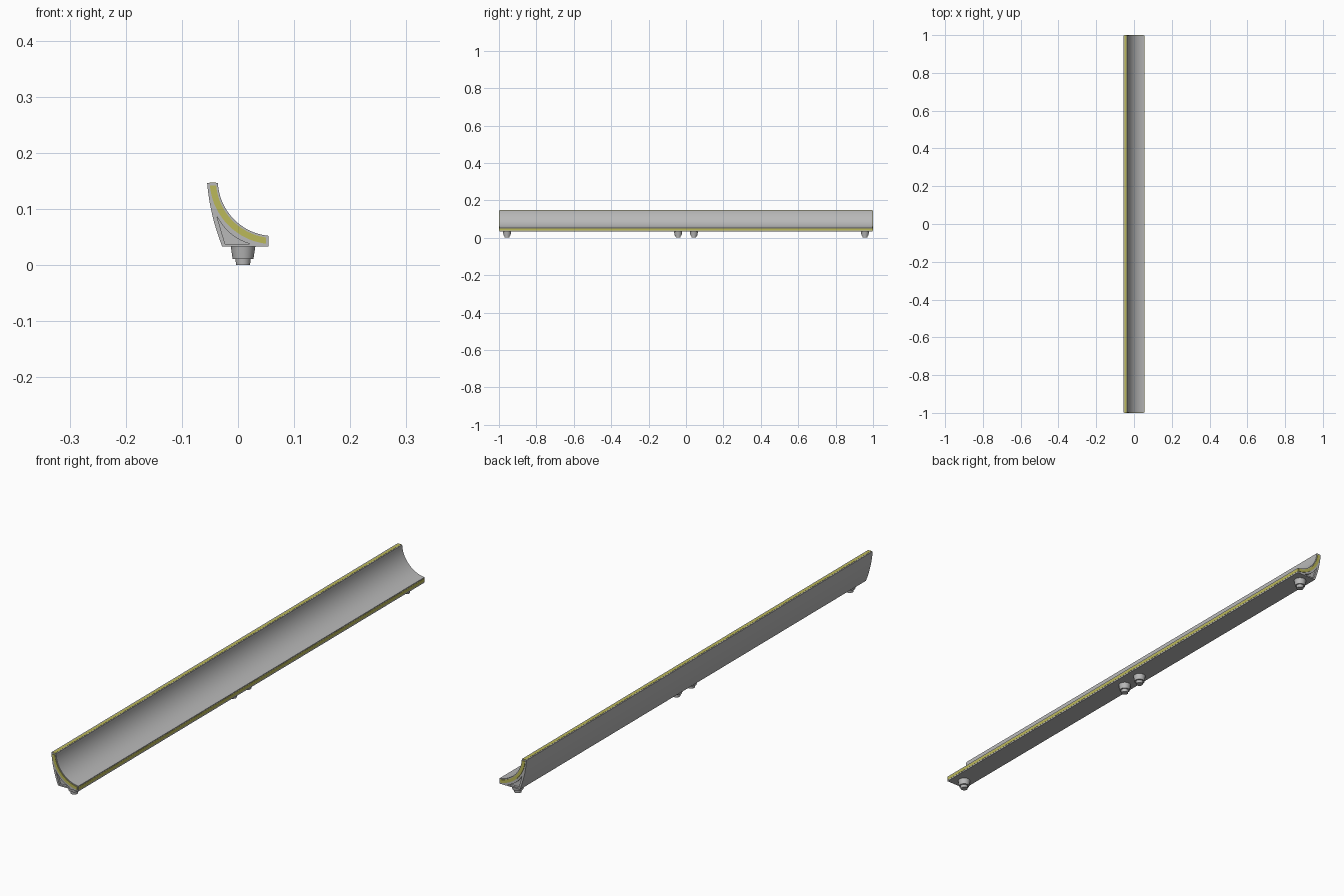
import bpy, bmesh
from math import sin, cos, acos, asin, pi, radians

cube = bpy.data.objects.get("Cube")
if cube:
    bpy.data.objects.remove(cube)


def material(name, rgb):
    m = bpy.data.materials.new(name)
    m.use_nodes = True
    m.diffuse_color = (*rgb, 1)
    m.node_tree.nodes["Principled BSDF"].inputs["Base Color"].default_value = (*rgb, 1)
    return m


GREY = material("light grey", (0.48, 0.48, 0.48))
YELLOW = material("olive yellow", (0.50, 0.48, 0.10))

# Shared dimensions
CX, CZ = 0.064, 0.152        # centre of the concave face
LIP_X, TOP_Z = 0.054, 0.147  # edges of the section
BASE_Z = 0.033
BODY_Y = 0.998


def arc(radius, x_end, z_end, steps=24):
    """Points on the concave curve from height z_end down to x_end."""
    a0 = pi + asin((CZ - z_end) / radius)
    a1 = 2 * pi - acos((x_end - CX) / radius)
    return [(CX + radius * cos(a0 + (a1 - a0) * i / steps),
             CZ + radius * sin(a0 + (a1 - a0) * i / steps)) for i in range(steps + 1)]


def bezier(p, q, r, steps=8):
    return [tuple((1 - t) ** 2 * a + 2 * t * (1 - t) * b + t * t * c
                  for a, b, c in zip(p, q, r)) for t in [i / steps for i in range(steps + 1)]]


def finish(name, bm, mat):
    bmesh.ops.recalc_face_normals(bm, faces=bm.faces)
    mesh = bpy.data.meshes.new(name)
    bm.to_mesh(mesh)
    bm.free()
    mesh.materials.append(mat)
    ob = bpy.data.objects.new(name, mesh)
    bpy.context.collection.objects.link(ob)
    return ob


def smooth(ob):
    bpy.ops.object.select_all(action='DESELECT')
    bpy.context.view_layer.objects.active = ob
    ob.select_set(True)
    bpy.ops.object.shade_smooth_by_angle(angle=radians(30))


def extrude_section(name, points, y0, y1, mat):
    bm = bmesh.new()
    face = bm.faces.new([bm.verts.new((x, y0, z)) for x, z in points])
    out = bmesh.ops.extrude_face_region(bm, geom=[face])["geom"]
    verts = [v for v in out if isinstance(v, bmesh.types.BMVert)]
    bmesh.ops.translate(bm, verts=verts, vec=(0, y1 - y0, 0))
    return finish(name, bm, mat)


# Main body: concave face, flat lips, flat base and bowed back
back = bezier((-0.028, BASE_Z), (-0.0505, 0.09), (-0.055, TOP_Z))
section = arc(0.1, LIP_X, TOP_Z) + [(LIP_X, BASE_Z)] + back
body = extrude_section("trough_body", section, -BODY_Y, BODY_Y, GREY)

# Shallow triangular pocket in each end
pocket = bezier((-0.0375, 0.087), (-0.018, 0.05), (0.021, 0.038)) + [(-0.023, 0.038)]
for side in (-1, 1):
    cutter = extrude_section("pocket_cutter", pocket, side * 0.99, side * 1.02, GREY)
    cutter.hide_render = True
    mod = body.modifiers.new("pocket", 'BOOLEAN')
    mod.operation = 'DIFFERENCE'
    mod.solver = 'EXACT'
    mod.object = cutter
    bpy.ops.object.select_all(action='DESELECT')
    bpy.context.view_layer.objects.active = body
    body.select_set(True)
    bpy.ops.object.modifier_apply(modifier=mod.name)
    bpy.data.objects.remove(cutter)
smooth(body)

# Curved seal on both ends
band = arc(0.1035, 0.050, 0.142) + arc(0.1145, 0.050, 0.142)[::-1]
for side, label in ((-1, "front"), (1, "back")):
    smooth(extrude_section(label + "_end_seal", band, side * 0.994, side, YELLOW))


# Long seal strips along both lips
def rectangle(x0, x1, z0, z1):
    return [(x0, z0), (x1, z0), (x1, z1), (x0, z1)]


extrude_section("lower_lip_seal", rectangle(0.051, LIP_X + 0.0006, 0.038, 0.049), -BODY_Y, BODY_Y, YELLOW)
extrude_section("upper_lip_seal", rectangle(-0.0505, -0.0395, 0.144, TOP_Z + 0.0006), -BODY_Y, BODY_Y, YELLOW)

# Stepped round feet
foot_profile = [(0.022, 0.034), (0.0185, 0.011), (0.0135, 0.011), (0.0125, 0)]
SIDES = 32
for i, y in enumerate((-0.957, -0.042, 0.042, 0.957)):
    bm = bmesh.new()
    rings = [[bm.verts.new((0.009 + r * cos(2 * pi * k / SIDES), y + r * sin(2 * pi * k / SIDES), z))
              for k in range(SIDES)] for r, z in foot_profile]
    for a, b in zip(rings, rings[1:]):
        for k in range(SIDES):
            n = (k + 1) % SIDES
            bm.faces.new((a[k], a[n], b[n], b[k]))
    bm.faces.new(rings[0])
    bm.faces.new(rings[-1])
    smooth(finish(f"foot_{i + 1}", bm, GREY))
